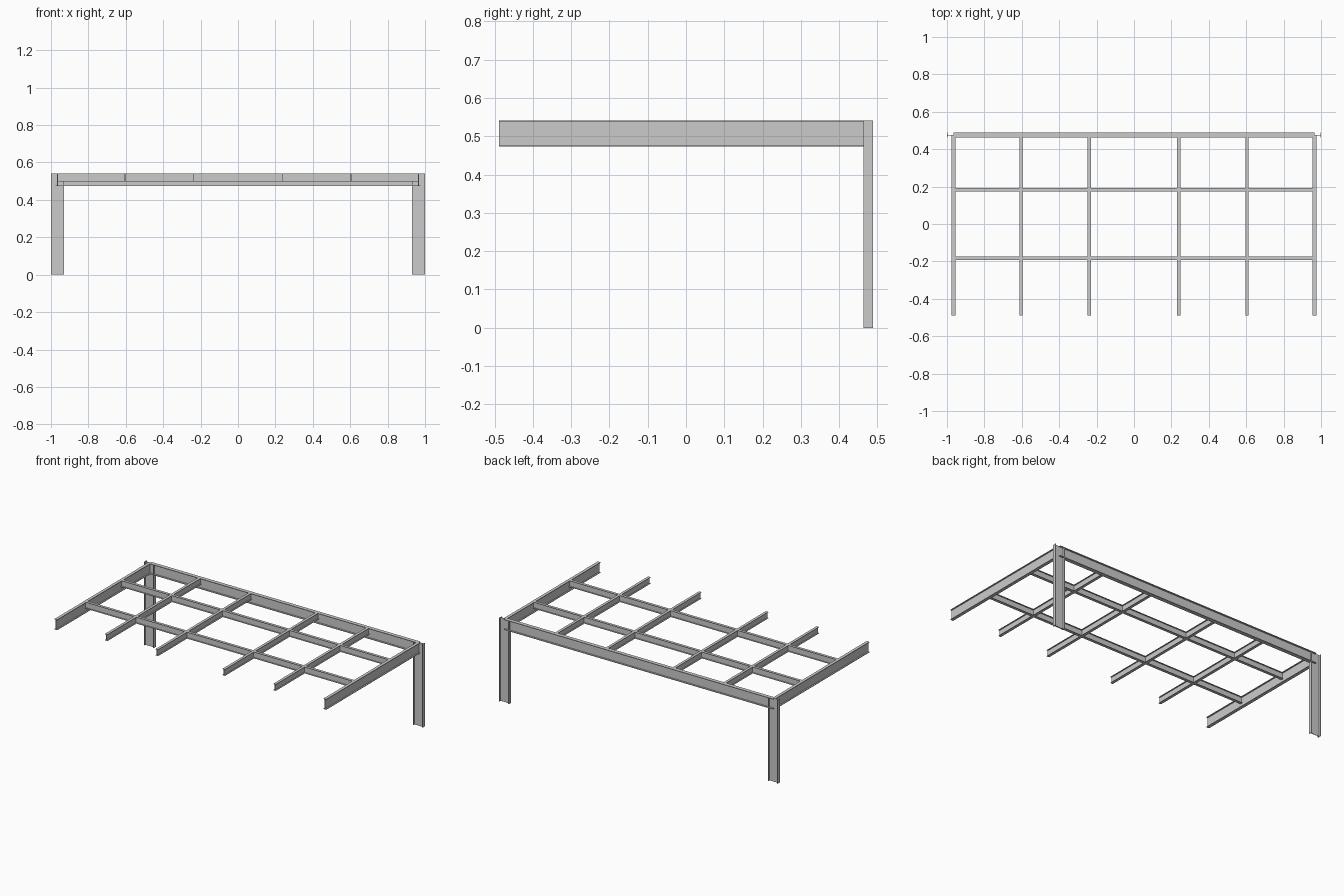
import bpy
import bmesh
from mathutils import Vector

if "Cube" in bpy.data.objects:
    bpy.data.objects.remove(bpy.data.objects["Cube"])

TOP = 0.541
UP = Vector((0, 0, 1))


def i_beam(name, start, end, depth, width, flange, web, depth_dir):
    """Extrude an I-section from start to end; depth_dir runs across the web."""
    a, b = Vector(start), Vector(end)
    v = Vector(depth_dir)
    u = v.cross((b - a).normalized())
    w, t, d, k = width / 2, web / 2, depth / 2, depth / 2 - flange
    profile = [(-w, -d), (w, -d), (w, -k), (t, -k), (t, k), (w, k),
               (w, d), (-w, d), (-w, k), (-t, k), (-t, -k), (-w, -k)]
    bm = bmesh.new()
    face = bm.faces.new([bm.verts.new(a + u * p + v * q) for p, q in profile])
    ext = bmesh.ops.extrude_face_region(bm, geom=[face], use_keep_orig=True)
    moved = [g for g in ext["geom"] if isinstance(g, bmesh.types.BMVert)]
    bmesh.ops.translate(bm, verts=moved, vec=b - a)
    bmesh.ops.recalc_face_normals(bm, faces=bm.faces)
    mesh = bpy.data.meshes.new(name)
    bm.to_mesh(mesh)
    bm.free()
    obj = bpy.data.objects.new(name, mesh)
    bpy.context.collection.objects.link(obj)
    return obj


MAIN = dict(depth=0.068, width=0.025, flange=0.004, web=0.003)
SIDE = dict(depth=0.068, width=0.02, flange=0.004, web=0.003)
SMALL = dict(depth=0.042, width=0.018, flange=0.003, web=0.003)
zm = TOP - 0.034
zs = TOP - 0.021
back_y = 0.4755

# Rear main beam
i_beam("rear_beam", (-0.965, back_y, zm), (0.965, back_y, zm), depth_dir=UP, **MAIN)

for s, side in ((-1, "left"), (1, "right")):
    # Columns, webs parallel to the rear beam
    i_beam(side + "_column", (s * 0.965, back_y, 0), (s * 0.965, back_y, TOP),
           depth_dir=(1, 0, 0), **{**MAIN, "depth": 0.07})
    # Deep cantilever beams at the ends
    i_beam(side + "_side_beam", (s * 0.965, -0.488, zm), (s * 0.965, back_y, zm),
           depth_dir=UP, **SIDE)
    # Shallow cantilever joists
    for i, x in enumerate((0.24, 0.604)):
        i_beam(f"{side}_joist_{i + 1}", (s * x, -0.488, zs), (s * x, back_y, zs),
               depth_dir=UP, **SMALL)

# Long cross purlins
for i, y in enumerate((-0.183, 0.183)):
    i_beam(f"purlin_{i + 1}", (-0.965, y, zs), (0.965, y, zs), depth_dir=UP, **SMALL)
